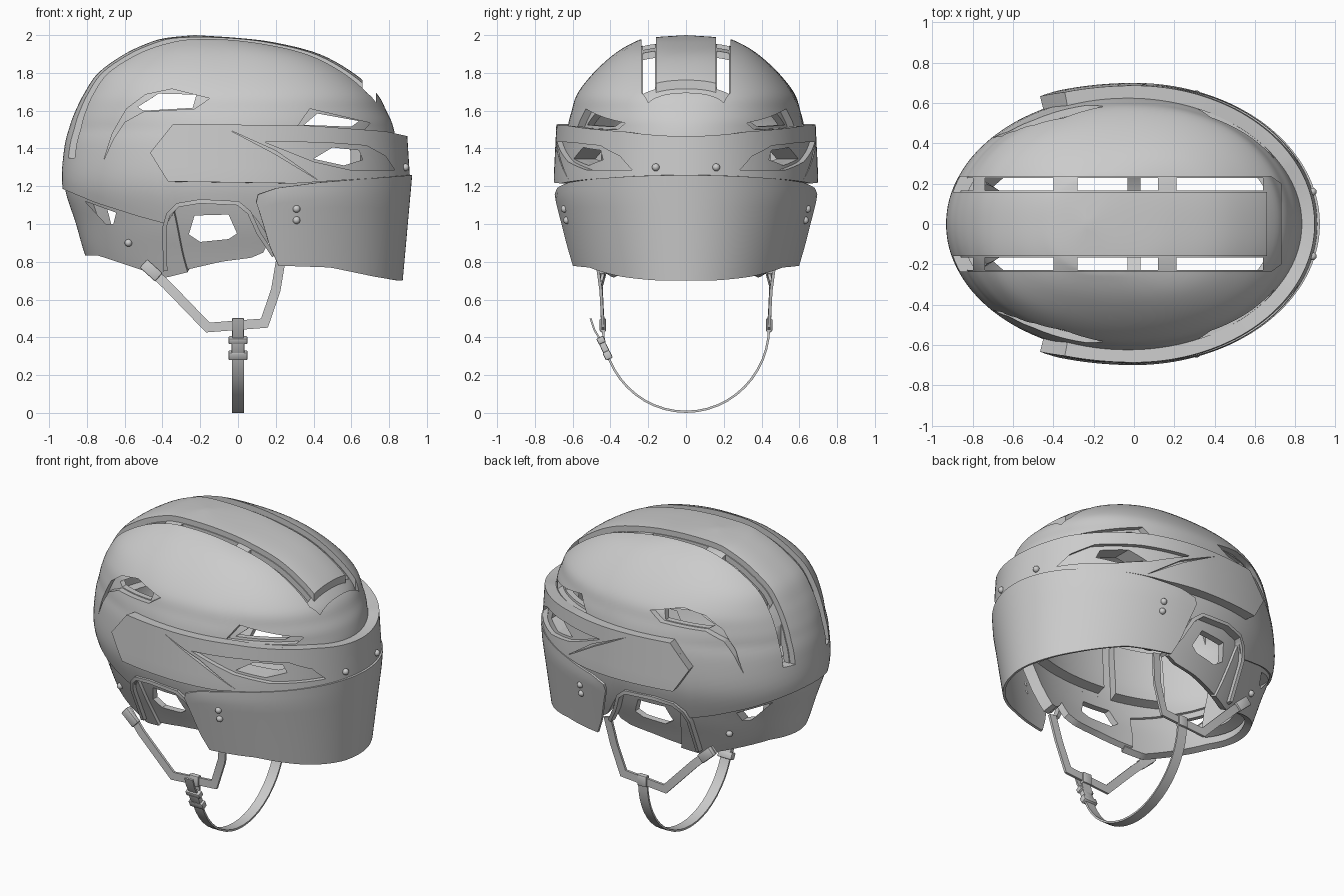
import bpy, bmesh, math
from mathutils import Vector

if "Cube" in bpy.data.objects:
    bpy.data.objects.remove(bpy.data.objects["Cube"])

# ---------- helpers ----------
def lin(x, pts):
    if x <= pts[0][0]: return pts[0][1]
    for (a, p), (b, q) in zip(pts, pts[1:]):
        if x <= b: return p + (q - p) * (x - a) / (b - a)
    return pts[-1][1]

# head form levels: height, back x, front x, half width
ROWS = [(.70, -.76, .83, .46), (.83, -.82, .84, .51), (1.0, -.87, .84, .58), (1.2, -.93, .84, .635),
        (1.4, -.92, .84, .64), (1.52, -.89, .82, .625), (1.6, -.86, .785, .605), (1.69, -.815, .735, .575),
        (1.8, -.74, .61, .49), (1.9, -.60, .43, .38), (1.96, -.47, .2, .28), (1.985, -.38, .0, .2),
        (2.0, -.23, -.23, 0)]

def row(t):
    n = len(ROWS) - 1
    t = min(max(t, 0), n)
    i = min(int(t), n - 1); f = t - i
    p = [ROWS[min(max(i + k, 0), n)] for k in (-1, 0, 1, 2)]
    return [b + .5 * f * (c - a + f * (2*a - 5*b + 4*c - d + f * (3*(b - c) + d - a))) for a, b, c, d in zip(*p)]

def t_at(z):
    lo, hi = 0, len(ROWS) - 1
    for _ in range(30):
        m = (lo + hi) / 2
        if row(m)[0] < z: lo = m
        else: hi = m
    return lo

def spow(v, e): return math.copysign(abs(v) ** e, v)
def expo(z): return 2 + 1.2 * max(0, z - 1.5)

def S(phi, t):
    z, xb, xf, w = row(t)
    e = 2 / expo(z)
    return Vector(((xb+xf)/2 + (xf-xb)/2 * spow(math.cos(phi), e), w * spow(math.sin(phi), e), z))

def side_y(x, z):
    _, xb, xf, w = row(t_at(z))
    k = min(1, abs((x - (xb+xf)/2) / ((xf-xb)/2)))
    return w * (1 - k ** expo(z)) ** (1 / expo(z))

def xcol(phi): return -.04 + .87 * math.cos(phi)
def phi_of(x): return math.acos((x + .04) / .87)

def finish(ob, angle=32):
    bpy.ops.object.select_all(action='DESELECT')
    ob.select_set(True)
    bpy.context.view_layer.objects.active = ob
    for m in list(ob.modifiers): bpy.ops.object.modifier_apply(modifier=m.name)
    bpy.ops.object.shade_smooth_by_angle(angle=math.radians(angle))
    return ob

def to_object(name, bm):
    me = bpy.data.meshes.new(name); bm.to_mesh(me); bm.free()
    ob = bpy.data.objects.new(name, me)
    bpy.context.collection.objects.link(ob)
    return ob

def prisms(items):
    """items: (outline, axis, lo, hi); axis y prisms are mirrored to both sides"""
    bm = bmesh.new()
    for pts, axis, lo, hi in items:
        for s in ((1, -1) if axis == 'y' else (1,)):
            put = (lambda p, h: (p[0], s*h, p[1])) if axis == 'y' else (lambda p, h: (p[0], p[1], h))
            A = [bm.verts.new(put(p, lo)) for p in pts]
            B = [bm.verts.new(put(p, hi)) for p in pts]
            bm.faces.new(A); bm.faces.new(B[::-1])
            for i in range(len(pts)):
                j = (i + 1) % len(pts)
                bm.faces.new((A[i], B[i], B[j], A[j]))
    bmesh.ops.recalc_face_normals(bm, faces=bm.faces)
    ob = to_object('cutter', bm); ob.hide_render = True
    return ob

def grid(name, fn, nu, nv, inset=0, thick=.03, cuts=None):
    bm = bmesh.new()
    V = [[bm.verts.new(fn(i / nu, j / nv)) for j in range(nv + 1)] for i in range(nu + 1)]
    for i in range(nu):
        for j in range(nv):
            bm.faces.new((V[i][j], V[i+1][j], V[i+1][j+1], V[i][j+1]))
    bmesh.ops.remove_doubles(bm, verts=bm.verts, dist=1e-4)
    bm.normal_update()
    for v, n in [(v, v.normal.copy()) for v in bm.verts]: v.co -= n * inset
    ob = to_object(name, bm)
    m = ob.modifiers.new('thickness', 'SOLIDIFY'); m.thickness = thick; m.offset = -1
    c = None
    if cuts:
        c = prisms(cuts)
        m = ob.modifiers.new('cut', 'BOOLEAN'); m.object = c; m.solver = 'EXACT'
    finish(ob)
    if c: bpy.data.objects.remove(c)
    return ob

def ribbon(name, pts, axis, ha, hb):
    pts = [Vector(p) for p in pts]; A = Vector(axis); bm = bmesh.new(); rings = []
    for i, p in enumerate(pts):
        d0 = (p - pts[i-1]).normalized() if i else (pts[1] - p).normalized()
        d1 = (pts[i+1] - p).normalized() if i < len(pts) - 1 else d0
        B = (d0 + d1).cross(A).normalized() * hb / max(.6, math.sqrt((1 + d0.dot(d1)) / 2))
        rings.append([bm.verts.new(p + a*ha*A + b*B) for a, b in ((-1, -1), (1, -1), (1, 1), (-1, 1))])
    for r, s in zip(rings, rings[1:]):
        for k in range(4): bm.faces.new((r[k], r[(k+1) % 4], s[(k+1) % 4], s[k]))
    bm.faces.new(rings[0]); bm.faces.new(rings[-1][::-1])
    bmesh.ops.recalc_face_normals(bm, faces=bm.faces)
    return finish(to_object(name, bm))

def box(name, loc, size, rot=(0, 0, 0)):
    bpy.ops.mesh.primitive_cube_add(size=1, location=loc, rotation=rot)
    ob = bpy.context.object; ob.name = name; ob.scale = size
    bpy.ops.object.transform_apply(location=False, rotation=False)
    m = ob.modifiers.new('bevel', 'BEVEL'); m.width = .007; m.segments = 2
    return finish(ob)

def rivet(loc):
    bpy.ops.mesh.primitive_uv_sphere_add(segments=16, ring_count=8, radius=.02, location=loc)
    bpy.context.object.name = 'rivet'; finish(bpy.context.object)

# ---------- main shell: outer skin with recesses, inner skin with through vents ----------
SHELL_LOW = [(-.92, 1.19), (-.75, 1.11), (-.55, 1.04), (-.41, 1.0), (-.33, 1.09), (-.2, 1.12), (0, 1.11),
             (.06, 1.06), (.12, .95), (.19, .84), (.26, .84), (.4, 1.1), (.84, 1.22)]
TOP = len(ROWS) - 1
def shell(u, v):
    phi = 2 * math.pi * u
    t0 = t_at(lin(xcol(phi), SHELL_LOW))
    return S(phi, t0 + (TOP - t0) * v)

band_hole = ([(.4, 1.345), (.5, 1.405), (.64, 1.39), (.66, 1.34), (.56, 1.31)], 'y', .2, .9)
crescent = [(-.71, 1.34), (-.665, 1.48), (-.59, 1.61), (-.49, 1.685), (-.35, 1.715), (-.15, 1.665),
            (-.23, 1.61), (-.5, 1.595), (-.6, 1.54), (-.66, 1.45)]
u_groove = [(-1, .235), (.68, .235), (.73, .2), (.73, -.2), (.68, -.235), (-1, -.235),
            (-1, -.16), (.66, -.16), (.66, .16), (-1, .16)]
grid('shell_outer', shell, 128, 44, 0, .04, [
    (crescent, 'y', .15, .9), (u_groove, 'z', 1.35, 2.2), band_hole,
    ([(.31, 1.51), (.38, 1.61), (.7, 1.535), (.67, 1.5)], 'y', .2, .9)])
slots = [([(a, s*.165), (b, s*.165), (b, s*.228), (a, s*.228)], 'z', 1.35, 2.2)
         for a, b in ((-1, -.8), (-.74, -.4), (-.28, .12), (.21, .64)) for s in (1, -1)]
grid('shell_inner', shell, 128, 44, .035, .035, slots + [band_hole,
    ([(-.53, 1.62), (-.42, 1.69), (-.22, 1.685), (-.24, 1.615), (-.5, 1.6)], 'y', .15, .9),
    ([(.35, 1.525), (.42, 1.585), (.64, 1.545), (.6, 1.515)], 'y', .2, .9)])

# ---------- rear lower shell ----------
REAR_LOW = [(-.84, .83), (-.5, .71), (-.36, .74)]
def rear(u, v):
    p = phi_of(-.36); phi = p + (2 * math.pi - 2 * p) * u
    z0 = lin(xcol(phi), REAR_LOW)
    return S(phi, t_at(z0 + (lin(xcol(phi), SHELL_LOW) + .04 - z0) * v))
grid('rear_lower_shell', rear, 64, 10, .012, .045,
     [([(-.81, 1.12), (-.645, 1.06), (-.66, 1.0), (-.70, 1.0)], 'y', .12, .9)])

# ---------- brow band ----------
def band_pt(phi_end_x, u, v, top, bot):
    hb = 1.16
    end = math.acos(phi_end_x / (hb if phi_end_x < 0 else .91))
    phi = (2*u - 1) * end; c = math.cos(phi)
    x = c * (.91 if c > 0 else hb)
    z0, z1 = lin(x, bot), lin(x, top); z = z0 + (z1 - z0) * v
    k = 1 - .07 * max(0, z - 1.25)
    return Vector((x * k, .7 * k * math.sin(phi), z))
def band(u, v):
    return band_pt(lin(v, [(0, -.37), (.5, -.47), (1, -.35)]), u, v,
                   [(-.3, 1.53), (.4, 1.52), (.8, 1.49), (.91, 1.465)], [(-.35, 1.225), (.3, 1.215), (.9, 1.255)])
leaf = [(.14, 1.435), (.45, 1.432), (.68, 1.415), (.78, 1.36), (.83, 1.285), (.6, 1.285), (.4, 1.33), (.25, 1.39)]
sliver = [(-.05, 1.5), (.2, 1.388), (.42, 1.235), (.19, 1.374)]
grid('brow_band_outer', band, 96, 8, 0, .032, [(leaf, 'y', .12, .9), (sliver, 'y', .3, .9)])
grid('brow_band_inner', band, 96, 8, .028, .04, [band_hole])

# ---------- visor ----------
VT = [(.09, 1.15), (.2, 1.19), (.42, 1.22), (.92, 1.26)]
VB = [(.2, .78), (.5, .77), (.75, .72), (.88, .70)]
def visor(u, v):
    phi = (2*u - 1) * math.acos(lin(v, [(0, .22), (.25, .17), (.95, .09), (1, .105)]) / .9)
    x = .9 * math.cos(phi)
    z0, z1 = lin(x, VB), lin(x, VT); z = z0 + (z1 - z0) * v
    return Vector(((.872 + .09 * (z - .7)) * math.cos(phi),
                   lin(z, [(.7, .60), (.78, .618), (1.15, .70), (1.3, .70)]) * math.sin(phi), z))
grid('visor', visor, 80, 10, 0, .015)

# ---------- ear guards with arched rims ----------
EAR_LOW = [(-.4, .74), (-.15, .79), (.02, .81), (.1, .84), (.14, .92)]
ear_hole = [(-.23, 1.045), (-.05, 1.05), (-.005, .95), (-.05, .92), (-.2, .905), (-.26, .945)]
for s in (1, -1):
    def ear(u, v):
        a, b = sorted((s * phi_of(.14), s * phi_of(-.41)))
        phi = a + (b - a) * u; z0 = lin(xcol(phi), EAR_LOW)
        return S(phi, t_at(z0 + (1.15 - z0) * v))
    grid('ear_guard', ear, 24, 10, .03, .04, [(ear_hole, 'y', .1, .9)])
    arch = [(-.385, .75), (-.39, .98), (-.37, 1.05), (-.32, 1.1), (-.2, 1.12), (0, 1.11), (.06, 1.06), (.11, .95), (.19, .83)]
    ribbon('ear_rim', [(x, s * (side_y(x, z) - .005), z) for x, z in arch], (0, 1, 0), .025, .011)

# ---------- inner padding ----------
def pad(name, d0, d1, z0, z1):
    grid(name, lambda u, v: S(math.radians(d0 + (d1 - d0) * u), t_at(z0 + (z1 - z0) * v)), 16, 6, .065, .07)
pad('front_pad', -33, 33, 1.2, 1.48)
pad('rear_pad', 155, 205, .88, 1.3)
for s in (1, -1):
    for a, b, z0, z1 in ((64, 100, 1.15, 1.5), (106, 130, 1.12, 1.5)):
        pad('side_pad', *sorted((s * a, s * b)), z0, z1)
def crown(u, v):
    k = 5.5 + (2*TOP - 11) * v
    p = S(0, k) if k < TOP else S(math.pi, 2*TOP - k)
    return Vector((p.x, .25 * (u - .5), p.z))
grid('crown_pad', crown, 4, 32, .06, .05)

# ---------- straps and hardware ----------
for s in (1, -1):
    path = [(-.5, .42, .79), (-.38, .45, .68), (-.16, .44, .452), (.14, .44, .475), (.2, .45, .65), (.23, .475, .83)]
    ribbon('side_strap', [(x, s*y, z) for x, y, z in path], (0, 1, 0), .008, .025)
    box('strap_anchor', (-.46, s*.445, .755), (.11, .03, .06), (0, math.radians(42), 0))
    box('strap_loop', (0, s*.44, .465), (.066, .034, .07))
    for x, z in ((.31, 1.08), (.31, 1.02)):
        y = lin(z, [(.7, .60), (.78, .618), (1.15, .70)]) * math.sqrt(1 - (x / .9) ** 2)
        rivet((x, s*y, z))
    rivet((-.58, s * (side_y(-.58, .9) - .01), .9))
    rivet((.886, s*.16, 1.3))
chin = [(0, .44 * math.sin(a), .006 + .45 * (1 - math.cos(a))) for a in [math.radians(-90 + 7.5*i) for i in range(25)]]
ribbon('chin_strap', [(0, -.445, .5)] + chin + [(0, .445, .5)], (1, 0, 0), .033, .006)
tilt = (math.radians(25), 0, 0)
box('buckle_body', (0, -.432, .345), (.07, .035, .12), tilt)
box('buckle_top', (0, -.45, .385), (.1, .04, .035), tilt)
box('buckle_bottom', (0, -.415, .305), (.1, .04, .045), tilt)
ribbon('strap_tail', [(0, -.45, .38), (0, -.485, .44), (0, -.505, .5)], (1, 0, 0), .03, .005)
